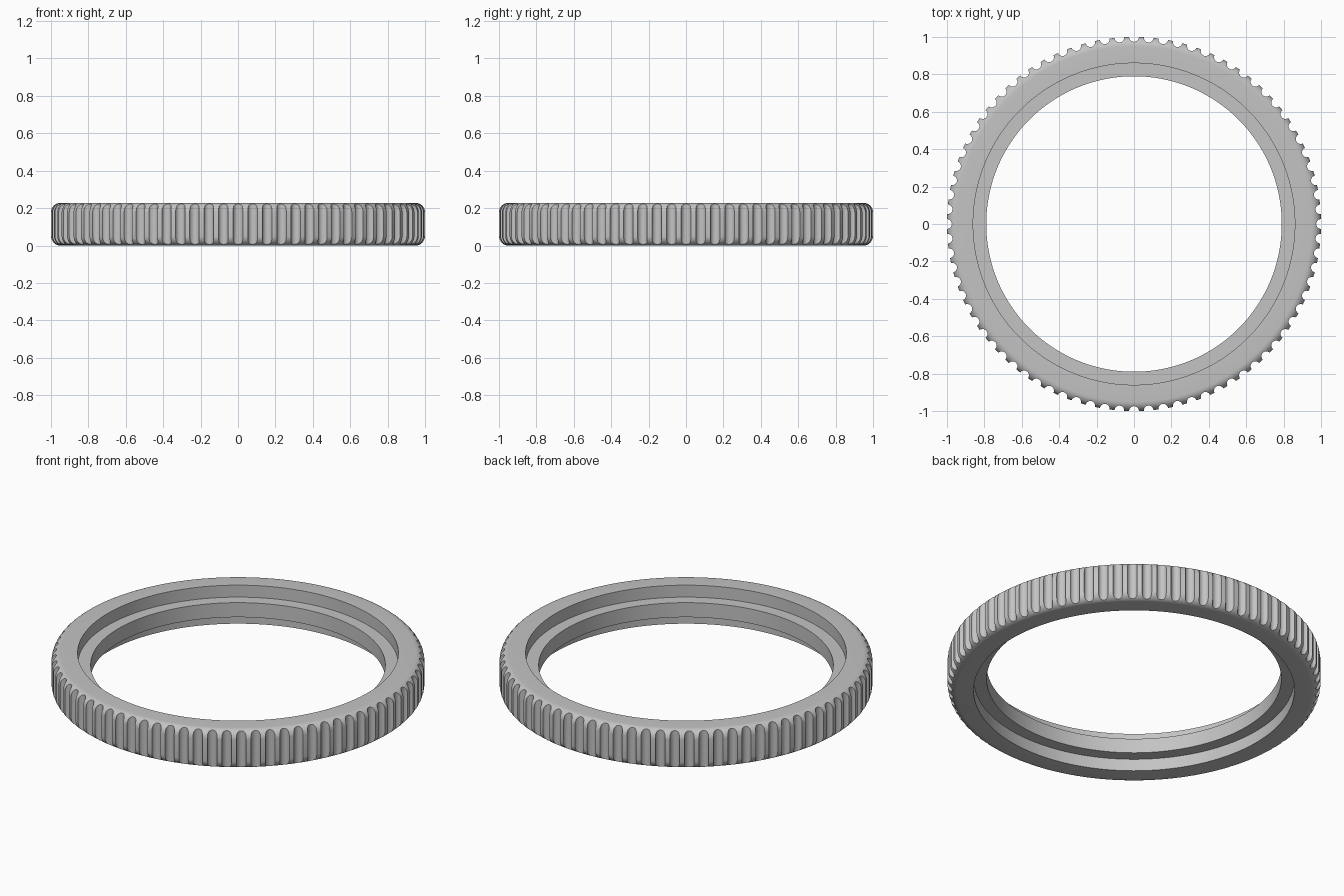
import bpy, bmesh
from math import sin, cos, pi, tau

cube = bpy.data.objects.get("Cube")
if cube:
    bpy.data.objects.remove(cube, do_unlink=True)

HEIGHT, OUTER, BORE, LIP = 0.228, 1.0, 0.86, 0.79
FILLET, RECESS = 0.05, 0.071
GROOVES, GROOVE_R = 80, 0.026
SEGMENTS = GROOVES * 3

gray = bpy.data.materials.new("light gray metal")
gray.use_nodes = True
color = (0.55, 0.55, 0.55, 1)
gray.diffuse_color = color
gray.node_tree.nodes["Principled BSDF"].inputs["Base Color"].default_value = color


def add_object(name, bm):
    bmesh.ops.recalc_face_normals(bm, faces=bm.faces)
    mesh = bpy.data.meshes.new(name)
    bm.to_mesh(mesh)
    bm.free()
    mesh.materials.append(gray)
    obj = bpy.data.objects.new(name, mesh)
    bpy.context.collection.objects.link(obj)
    return obj


# Closed cross-section: rounded outer corners, stepped bore with a central lip
def corner(z, start):
    angles = [start + pi / 2 * i / 8 for i in range(9)]
    return [(OUTER - FILLET + FILLET * cos(a), z + FILLET * sin(a)) for a in angles]


profile = corner(FILLET, -pi / 2) + corner(HEIGHT - FILLET, 0)
profile += [(BORE, HEIGHT), (BORE, HEIGHT - RECESS), (LIP, HEIGHT - RECESS),
            (LIP, RECESS), (BORE, RECESS), (BORE, 0)]

# Ring body turned around the z axis
bm = bmesh.new()
rings = []
for s in range(SEGMENTS):
    a = tau * (s + 0.5) / SEGMENTS
    rings.append([bm.verts.new((r * cos(a), r * sin(a), z)) for r, z in profile])
for s, ring in enumerate(rings):
    after = rings[(s + 1) % SEGMENTS]
    for i in range(len(profile)):
        j = (i + 1) % len(profile)
        bm.faces.new((ring[i], after[i], after[j], ring[j]))
ring_body = add_object("grip_ring", bm)

# Round cutters for the grip grooves
bm = bmesh.new()
for g in range(GROOVES):
    a = tau * g / GROOVES
    made = bmesh.ops.create_cone(bm, cap_ends=True, segments=24, radius1=GROOVE_R,
                                 radius2=GROOVE_R, depth=HEIGHT * 2)
    bmesh.ops.translate(bm, verts=made["verts"],
                        vec=(OUTER * cos(a), OUTER * sin(a), HEIGHT / 2))
cutter = add_object("groove_cutter", bm)
cutter.hide_render = True

cut = ring_body.modifiers.new("grooves", "BOOLEAN")
cut.operation = "DIFFERENCE"
cut.solver = "EXACT"
cut.object = cutter

# Apply the cut, remove the cutter and shade smooth with sharp edges
bpy.ops.object.select_all(action="DESELECT")
bpy.context.view_layer.objects.active = ring_body
ring_body.select_set(True)
bpy.ops.object.modifier_apply(modifier=cut.name)
bpy.data.objects.remove(cutter, do_unlink=True)
bpy.ops.object.shade_smooth_by_angle(angle=pi / 6)
